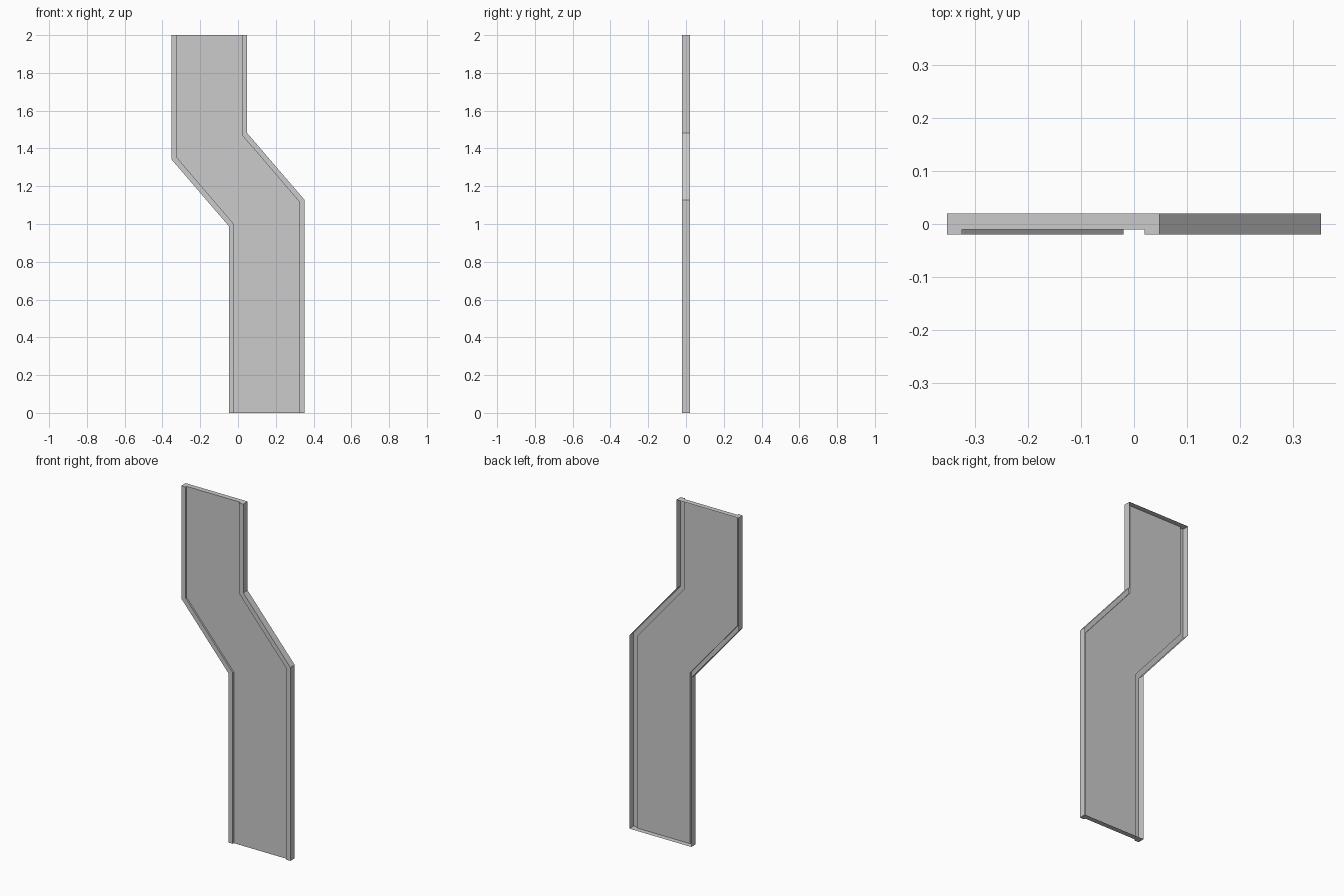
import bpy, bmesh

if "Cube" in bpy.data.objects:
    bpy.data.objects.remove(bpy.data.objects["Cube"])

WIDTH, LIP, K = 0.40, 0.028, 0.35   # K: bend height gained across the width

# Channel section (distance across, y): two raised lips around a recessed panel, open back
half = [(0, 0.02), (0, -0.02), (LIP, -0.02), (LIP, -0.01)]
section = half + [(WIDTH - u, y) for u, y in reversed(half)]

# Path of the left edge (x, z, mitred bend?) from bottom to top
path = [(-0.352 + 0.304, 0.0, 0), (-0.352 + 0.304, 0.988, 1),
        (-0.352, 1.342, 1), (-0.352, 2.0, 0)]

# Sweep the section along the offset path
bm = bmesh.new()
rows = [[bm.verts.new((x + u, y, z + bend * K * u)) for u, y in section]
        for x, z, bend in path]
for low, high in zip(rows, rows[1:]):
    for i in range(len(section) - 1):
        bm.faces.new((low[i], low[i + 1], high[i + 1], high[i]))

# End caps
bm.faces.new(list(reversed(rows[0])))
bm.faces.new(rows[-1])
bm.normal_update()

mesh = bpy.data.meshes.new("offset_trim_panel")
bm.to_mesh(mesh)
bm.free()
panel = bpy.data.objects.new("offset_trim_panel", mesh)
bpy.context.collection.objects.link(panel)
